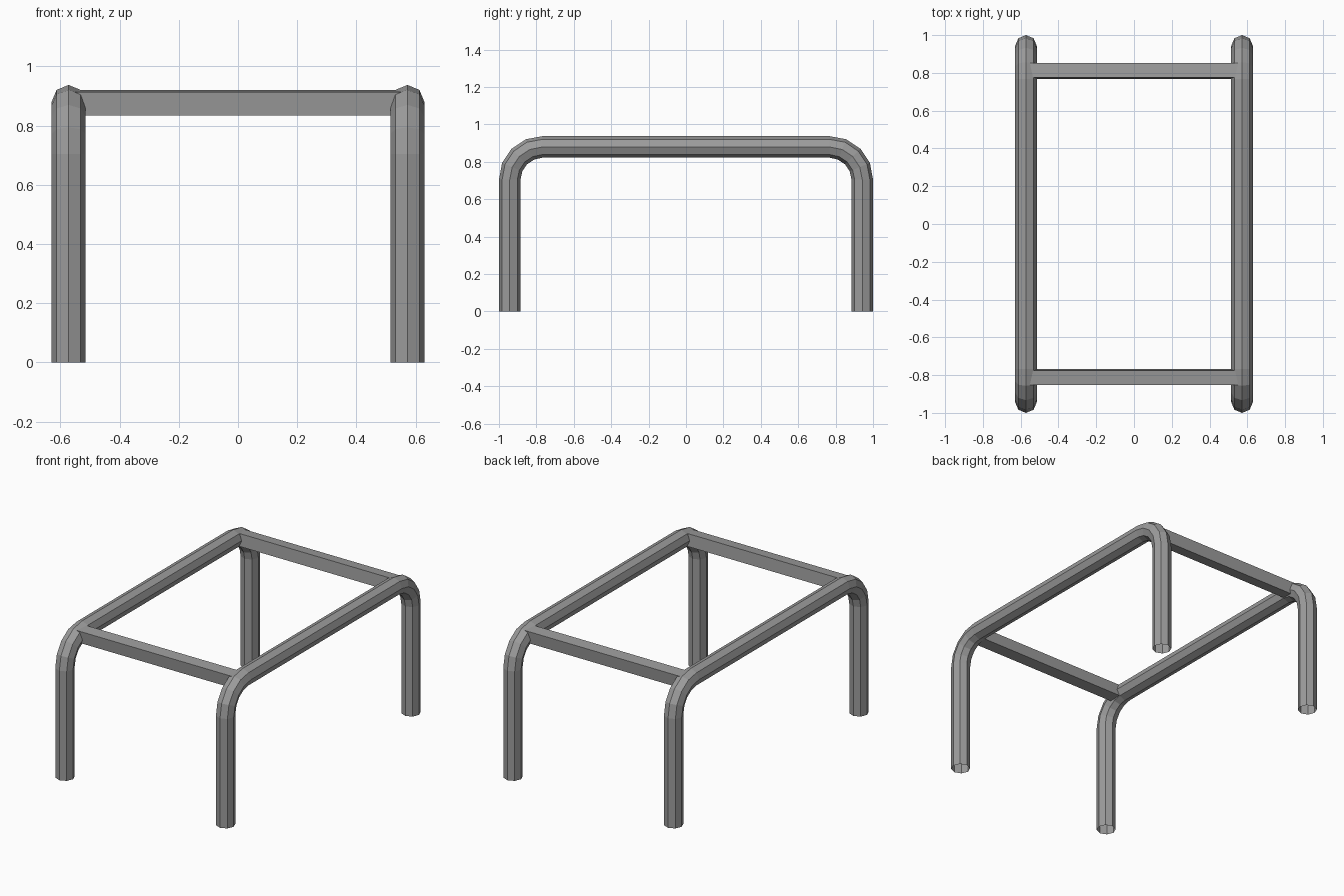
import bpy, bmesh, math
from mathutils import Vector, Matrix

if "Cube" in bpy.data.objects:
    bpy.data.objects.remove(bpy.data.objects["Cube"])

TUBE_R = 0.0575          # tube radius (octagon, corners on the axes)
TUBE_X = 0.572           # tube centre in x
END_Y = 1.0 - TUBE_R     # leg centre in y
TOP_Z = 0.937 - TUBE_R   # top rail centre height
BEND = 0.175             # bend radius on the centre line
STEPS = 4

metal = bpy.data.materials.new("grey metal")
metal.diffuse_color = (0.33, 0.33, 0.33, 1)
metal.use_nodes = True
metal.node_tree.nodes["Principled BSDF"].inputs["Base Color"].default_value = metal.diffuse_color


def finish(name, bm):
    bmesh.ops.recalc_face_normals(bm, faces=bm.faces)
    mesh = bpy.data.meshes.new(name)
    bm.to_mesh(mesh)
    bm.free()
    mesh.materials.append(metal)
    obj = bpy.data.objects.new(name, mesh)
    bpy.context.collection.objects.link(obj)
    return obj


def tube_path():
    """Centre line in (y, z) with the outward mitre angle of each ring."""
    half = [(-END_Y, 0.0, math.pi, 1.0)]
    for i in range(STEPS + 1):
        a = math.pi - i * math.pi / 2 / STEPS
        half.append((-END_Y + BEND + BEND * math.cos(a),
                     TOP_Z - BEND + BEND * math.sin(a), a,
                     1.0 if i in (0, STEPS) else 1 / math.cos(math.pi / 4 / STEPS)))
    return half + [(-y, z, math.pi - a, s) for y, z, a, s in reversed(half)]


def bent_tube(name, x):
    bm = bmesh.new()
    rings = []
    for y, z, a, s in tube_path():
        ring = []
        for k in range(8):
            t = k * math.pi / 4
            out = TUBE_R * math.cos(t) * s
            ring.append(bm.verts.new((x + TUBE_R * math.sin(t),
                                      y + out * math.cos(a), z + out * math.sin(a))))
        rings.append(ring)
    for r0, r1 in zip(rings, rings[1:]):
        for k in range(8):
            bm.faces.new((r0[k], r0[(k + 1) % 8], r1[(k + 1) % 8], r1[k]))
    return finish(name, bm)


def cross_bar(name, side):
    # square bar, tipped slightly outwards like the start of the bend
    bm = bmesh.new()
    bmesh.ops.create_cube(bm, size=1, matrix=(
        Matrix.Translation((0, side * 0.81, 0.877))
        @ Matrix.Rotation(-side * math.radians(5.5), 4, 'X')
        @ Matrix.Diagonal((2 * 0.56, 0.076, 0.079, 1))))
    return finish(name, bm)


# Two bent tubes, each forming two legs and a top rail (open at the feet)
bent_tube("left_leg_frame", -TUBE_X)
bent_tube("right_leg_frame", TUBE_X)

# Bars joining the two frames
cross_bar("front_cross_bar", -1)
cross_bar("back_cross_bar", 1)
